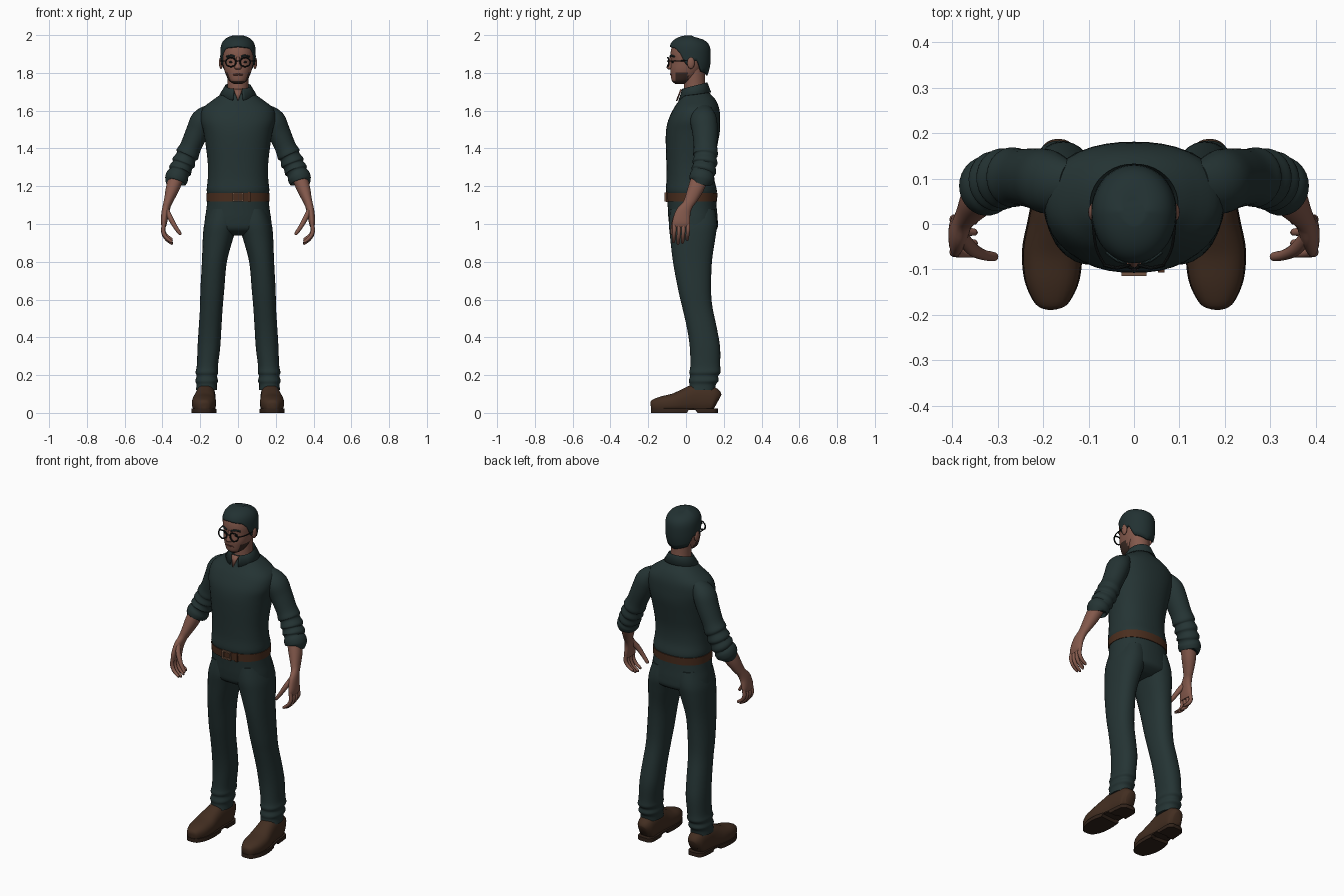
import bpy, bmesh
from math import sin, cos, pi, radians
from mathutils import Vector

if "Cube" in bpy.data.objects:
    bpy.data.objects.remove(bpy.data.objects["Cube"])

made = []


def material(name, *rgb):
    m = bpy.data.materials.new(name)
    m.use_nodes = True
    m.diffuse_color = (*rgb, 1)
    bsdf = m.node_tree.nodes["Principled BSDF"]
    bsdf.inputs["Base Color"].default_value = (*rgb, 1)
    bsdf.inputs["Roughness"].default_value = 0.8
    return m


CLOTH = material("dark teal cloth", .018, .034, .034)
HAIR = material("dark hair", .016, .031, .032)
SKIN = material("warm skin", .23, .1, .072)
LIP = material("lip brown", .15, .055, .042)
BEARD = material("beard brown", .045, .024, .018)
BELT = material("belt leather", .068, .027, .013)
BUCKLE = material("buckle bronze", .17, .09, .055)
SHOE = material("shoe leather", .055, .027, .015)
SOLE = material("dark sole", .03, .016, .01)
FRAME = material("black frame", .006, .008, .008)


def finish(name, bm, mat):
    bmesh.ops.recalc_face_normals(bm, faces=bm.faces)
    mesh = bpy.data.meshes.new(name)
    bm.to_mesh(mesh)
    bm.free()
    ob = bpy.data.objects.new(name, mesh)
    bpy.context.scene.collection.objects.link(ob)
    mesh.materials.append(mat)
    made.append(ob)
    return ob


def spline(pts, steps):
    """Smooth curve through tuples of any length."""
    out = []
    last = len(pts) - 1
    for i in range(last):
        a, b, c, d = (pts[max(i - 1, 0)], pts[i], pts[i + 1], pts[min(i + 2, last)])
        for k in range(steps):
            t = k / steps
            out.append([q + .5 * t * (r - p + t * (2 * p - 5 * q + 4 * r - s
                        + t * (3 * (q - r) + s - p)))
                        for p, q, r, s in zip(a, b, c, d)])
    return out + [list(pts[-1])]


def skin_rings(bm, rings, closed=True):
    for lo, hi in zip(rings, rings[1:]):
        n = len(lo)
        for i in range(n if closed else n - 1):
            j = (i + 1) % n
            bm.faces.new((lo[i], lo[j], hi[j], hi[i]))


def loft(name, mat, rings, power=2, flat=False, n=24, steps=4, side=1, shape=None):
    """Rings are (x, y, z, radius across, radius deep) along a path."""
    path = spline(rings, steps)
    pos = [Vector(p[:3]) for p in path]
    bm = bmesh.new()
    loops = []
    for i, p in enumerate(path):
        t = (pos[min(i + 1, len(pos) - 1)] - pos[max(i - 1, 0)]).normalized()
        if flat:
            t = Vector((0, 0, 1))
        ref = Vector((0, 1, 0)) if abs(t.x) > .97 else Vector((1, 0, 0))
        u = (ref - t * ref.dot(t)).normalized()
        v = t.cross(u)
        loop = []
        for k in range(n):
            c, s = cos(2 * pi * k / n), sin(2 * pi * k / n)
            f = (abs(c) ** power + abs(s) ** power) ** (-1 / power)
            co = pos[i] + u * (p[3] * c * f) + v * (p[4] * s * f)
            if shape:
                co = shape(co)
            loop.append(bm.verts.new((co.x * side, co.y, co.z)))
        loops.append(loop)
    skin_rings(bm, loops)
    bm.faces.new(loops[0])
    bm.faces.new(loops[-1])
    return finish(name, bm, mat)


def tube(name, mat, pts, r, side=1):
    return loft(name, mat, [(*p, r, r) for p in pts], n=8, side=side)


def box(name, mat, at, size):
    bm = bmesh.new()
    bmesh.ops.create_cube(bm, size=1)
    for v in bm.verts:
        v.co = Vector(at) + Vector(a * b for a, b in zip(v.co, size))
    return finish(name, bm, mat)


def ball(name, mat, at, size):
    bm = bmesh.new()
    bmesh.ops.create_uvsphere(bm, u_segments=16, v_segments=10, radius=1)
    for v in bm.verts:
        v.co = Vector(at) + Vector(a * b for a, b in zip(v.co, size))
    return finish(name, bm, mat)


def body(*rows):
    """Rows of (height, front, back, half width) to centred rings."""
    return [(0, (f + b) / 2, z, w, (b - f) / 2) for z, f, b, w in rows]


# Shirt, trouser seat and belt
loft("shirt", CLOTH, body(
    (1.155, -.1, .16, .16), (1.18, -.107, .163, .166), (1.24, -.103, .15, .16),
    (1.32, -.104, .15, .16), (1.41, -.107, .165, .17), (1.49, -.106, .179, .183),
    (1.55, -.094, .181, .197), (1.61, -.066, .176, .188), (1.655, -.037, .158, .135),
    (1.69, -.02, .128, .085), (1.71, -.01, .11, .06)), power=2.3, flat=True, n=40)
loft("trouser_seat", CLOTH, body(
    (1.15, -.1, .158, .16), (1.08, -.096, .163, .167), (1.02, -.092, .168, .176),
    (.97, -.08, .163, .172), (.94, -.03, .11, .1)), power=2.3, flat=True, n=40)
loft("belt", BELT, body((1.12, -.104, .164, .166), (1.165, -.107, .167, .167)),
     power=2.3, flat=True, n=40, steps=1)
for x in (-.024, .024):
    box("buckle_side", BUCKLE, (x, -.109, 1.143), (.008, .012, .05))
for z in (1.122, 1.164):
    box("buckle_bar", BUCKLE, (0, -.109, z), (.056, .012, .008))
box("belt_keeper", BELT, (.06, -.1, 1.143), (.014, .014, .052))

# Collar band folded over to two front points
bm = bmesh.new()
loops = [[], [], []]
for k in range(37):
    a = radians(-74 + 328 * k / 36)
    front = (1 - sin(a)) / 2
    tip = max(0, front - .8) * .12
    for loop, rx, ry, z in zip(loops, (.061, .068, .097), (.06, .068, .088),
                               (1.69 - .02 * front, 1.75 - .035 * front,
                                1.698 - .022 * front - tip)):
        loop.append(bm.verts.new((rx * cos(a), .045 + ry * sin(a), z)))
skin_rings(bm, loops, closed=False)
collar = finish("collar", bm, CLOTH)
collar.modifiers.new("thickness", "SOLIDIFY").thickness = .006

# Open neckline
bm = bmesh.new()
bm.faces.new([bm.verts.new(c) for c in
              ((-.024, -.022, 1.712), (.024, -.022, 1.712), (0, -.046, 1.65))])
finish("neckline", bm, SKIN).modifiers.new("thickness", "SOLIDIFY").thickness = .008

# Head and neck
loft("neck", SKIN, [(0, .05, 1.66, .056, .06), (0, .045, 1.74, .055, .056),
                    (0, .045, 1.82, .06, .055)])
head = loft("head", SKIN, body(
    (1.742, -.058, .0, .024), (1.757, -.074, .03, .046), (1.785, -.08, .065, .062),
    (1.82, -.083, .09, .074), (1.86, -.08, .112, .081), (1.9, -.082, .12, .085),
    (1.94, -.074, .118, .08), (1.97, -.05, .09, .058), (1.98, -.02, .06, .03)),
    power=2.2, flat=True, n=36)
head.data.materials.append(BEARD)
for f in head.data.polygons:
    c = f.center
    if c.y < .01 and c.z < (1.8 if -.06 < c.y else 1.757):
        f.material_index = 1
loft("nose", SKIN, [(0, -.076, 1.885, .008, .01), (0, -.082, 1.85, .011, .014),
                    (0, -.084, 1.828, .019, .019), (0, -.08, 1.818, .012, .012)],
     flat=True, n=12)
tube("mouth", LIP, [(-.024, -.073, 1.79), (0, -.081, 1.792), (.024, -.073, 1.79)], .005)

# Hair: hairline height runs from the forehead, past the ear, to the nape
hairline = [(0, 1.94), (45, 1.93), (62, 1.9), (76, 1.84), (92, 1.85),
            (106, 1.87), (125, 1.805), (180, 1.785)]
bm = bmesh.new()
loops = []
for r in range(13):
    loop = []
    for k in range(60):
        deg = 360 * k / 60
        fold = min(deg, 360 - deg)
        for (a, lo), (b, hi) in zip(hairline, hairline[1:]):
            if a <= fold <= b:
                base = lo + (hi - lo) * (fold - a) / (b - a)
        z = base + (1.998 - base) * sin(pi / 2 * r / 12.3)
        up = max(0, (z - 1.88) / .12)
        down = max(0, (1.88 - z) / .095)
        w = (1 - min(up, 1) ** 4) ** .5 * (1 - .17 * down ** 2)
        y = -cos(radians(deg))
        loop.append(bm.verts.new((.094 * w * sin(radians(deg)),
                                  .028 + y * w * (.103 if y > 0 else .118),
                                  z - .012 * up * max(0, y))))
    loops.append(loop)
skin_rings(bm, loops)
bm.faces.new(loops[-1])
hair = finish("hair", bm, HAIR)
solid = hair.modifiers.new("thickness", "SOLIDIFY")
solid.thickness, solid.offset = .012, -1

# Shoe outline shared by the upper and the sole
shoe = [(.182, -.186, .034, .015, .018), (.182, -.174, .036, .036, .033),
        (.181, -.125, .044, .058, .044), (.18, -.06, .052, .064, .052),
        (.176, 0, .065, .057, .065), (.172, .05, .076, .052, .074),
        (.169, .11, .074, .05, .072), (.167, .15, .068, .045, .062),
        (.167, .168, .06, .026, .04)]


def sole_shape(co):
    floor = .014 if .005 < co.y < .06 else 0
    return Vector((co.x, co.y, min(max(co.z - .03, floor), .022)))


for side, tag in ((1, "left"), (-1, "right")):
    # Trouser leg with a gathered hem
    loft(tag + "_trouser_leg", CLOTH, [
        (.082, .035, 1.08, .07, .118), (.091, .037, 1.0, .087, .127),
        (.105, .036, .93, .081, .12), (.125, .034, .8, .066, .103),
        (.136, .046, .65, .063, .087), (.141, .06, .56, .06, .08),
        (.148, .084, .45, .06, .079), (.154, .1, .35, .06, .08),
        (.162, .102, .25, .056, .079), (.165, .1, .215, .06, .083),
        (.165, .096, .195, .054, .074), (.166, .094, .17, .06, .079),
        (.166, .088, .15, .054, .07), (.167, .083, .12, .056, .07)],
        power=2.3, flat=True, n=32, side=side)
    loft(tag + "_shoe", SHOE, shoe, power=2.6, side=side,
         shape=lambda c: Vector((c.x, c.y, max(c.z, .016))))
    loft(tag + "_sole", SOLE, [(x, y, .03, w * 1.04, .06) for x, y, z, w, h in shoe],
         power=4, side=side, steps=6, shape=sole_shape)

    # Sleeve rolled in folds above the elbow
    loft(tag + "_sleeve", CLOTH, [
        (.14, .085, 1.605, .035, .05), (.186, .092, 1.555, .06, .07),
        (.215, .1, 1.49, .06, .067), (.25, .103, 1.41, .056, .062),
        (.268, .103, 1.37, .062, .066), (.275, .102, 1.355, .054, .059),
        (.288, .1, 1.325, .063, .067), (.294, .098, 1.31, .055, .059),
        (.306, .094, 1.285, .062, .067), (.312, .09, 1.27, .054, .06),
        (.322, .085, 1.25, .061, .066), (.332, .08, 1.226, .057, .062),
        (.333, .079, 1.222, .045, .05)], n=28, side=side)
    # Forearm and palm
    loft(tag + "_forearm", SKIN, [
        (.325, .075, 1.25, .04, .045), (.346, .053, 1.19, .036, .042),
        (.366, .025, 1.13, .025, .033), (.376, .008, 1.1, .021, .029),
        (.385, -.015, 1.06, .02, .04), (.392, -.025, 1.01, .017, .047),
        (.392, -.026, .985, .011, .043)], power=2.2, side=side)
    # Curled fingers and thumb
    for i, long in enumerate((.8, .95, 1, .92)):
        y = .01 - i * .024
        loft(f"{tag}_finger", SKIN, [
            (.391, y, 1.005, .01, .011), (.396, y, 1 - .04 * long, .011, .011),
            (.382, y - .002, 1 - .075 * long, .01, .01),
            (.352, y - .004, 1 - .102 * long, .008, .008),
            (.347, y - .004, 1 - .104 * long, .004, .004)], n=10, side=side)
    loft(tag + "_thumb", SKIN, [
        (.38, -.025, 1.075, .014, .018), (.36, -.052, 1.035, .014, .016),
        (.335, -.067, .99, .012, .012), (.308, -.072, .95, .009, .01),
        (.304, -.072, .944, .004, .004)], n=12, side=side)

    # Ear, eye, brow and round glasses
    ball(tag + "_ear", SKIN, (side * .09, .026, 1.853), (.011, .02, .032))
    ball(tag + "_eye", FRAME, (side * .036, -.068, 1.857), (.012, .008, .006))
    tube(tag + "_brow", HAIR, [(.016, -.084, 1.886), (.036, -.079, 1.892),
                               (.06, -.062, 1.886)], .005, side)
    ring = [(.038 + .027 * cos(k * pi / 8), -.097 + .006 * abs(cos(k * pi / 8)),
             1.857 + .024 * sin(k * pi / 8)) for k in range(17)]
    tube(tag + "_lens_rim", FRAME, ring, .004, side)
    tube(tag + "_temple_arm", FRAME, [(.064, -.091, 1.862), (.084, -.05, 1.863),
                                      (.092, .025, 1.866)], .003, side)
tube("glasses_bridge", FRAME, [(-.013, -.094, 1.86), (0, -.098, 1.864),
                               (.013, -.094, 1.86)], .003)

# Smooth shading with crisp edges kept
bpy.ops.object.select_all(action="DESELECT")
for ob in made:
    ob.select_set(True)
bpy.context.view_layer.objects.active = made[0]
bpy.ops.object.shade_smooth_by_angle(angle=radians(40))
